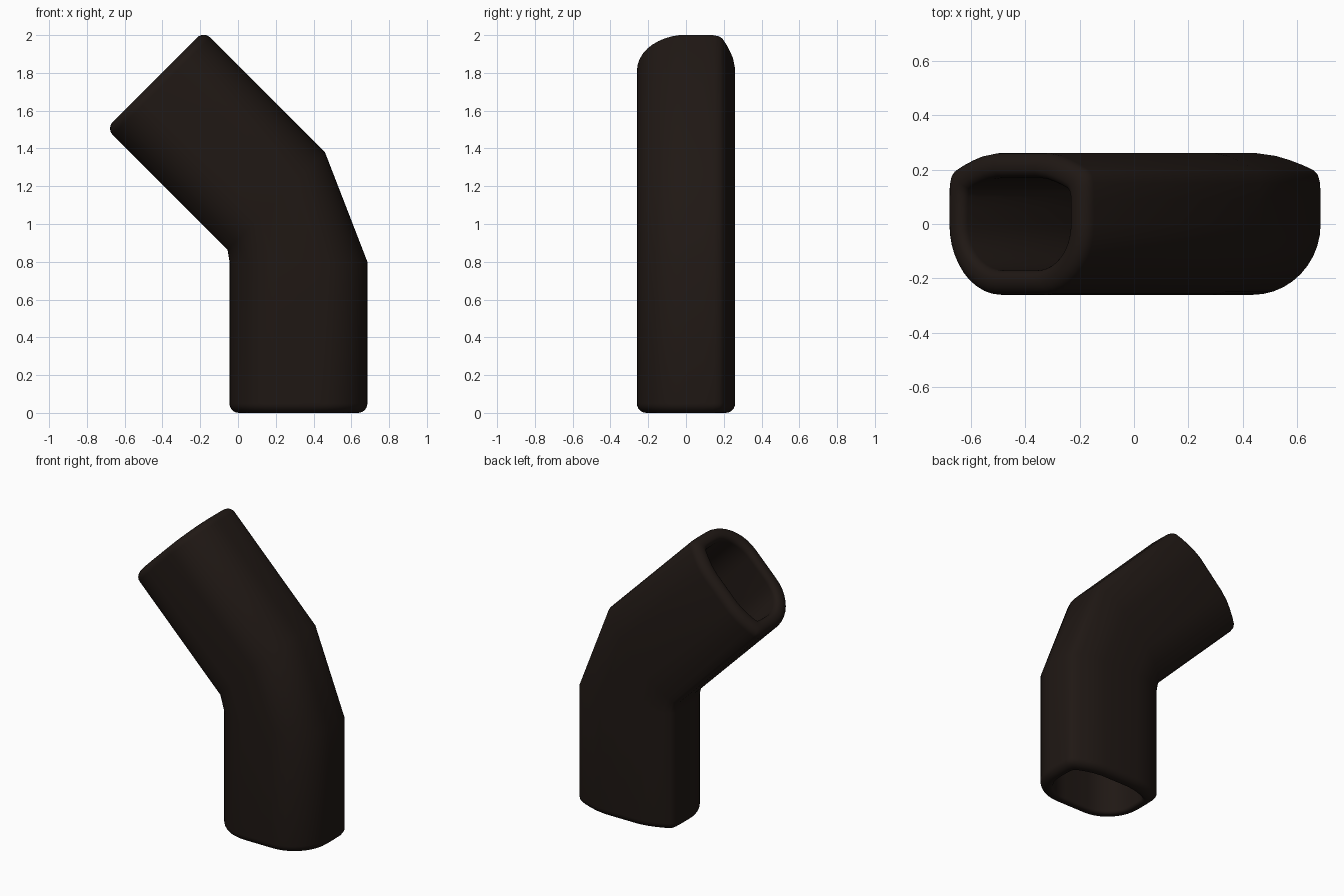
import bpy, bmesh, math
from mathutils import Vector

if "Cube" in bpy.data.objects:
    bpy.data.objects.remove(bpy.data.objects["Cube"])

HW, HD = 0.365, 0.26   # half width and half depth of the sleeve section


def section():
    """Outline: broad round front corners, flatter tight back corners."""
    half = [(0.0, -HD)]
    n = 10
    for i in range(n + 1):
        a = math.pi / 2 * i / n
        half.append((HW - 0.25 + 0.25 * math.sin(a), 0.0 - HD * math.cos(a)))
    half += [(0.365, 0.09), (0.363, 0.15), (0.355, 0.18), (0.34, 0.197), (0.30, 0.216),
             (0.25, 0.235), (0.20, 0.25), (0.13, 0.26), (0.0, HD)]
    return half + [(-u, v) for u, v in half[-2:0:-1]]


# Path stations: bottom, lower bend, upper bend, top (centre x, centre z, tilt)
T = math.radians(45)
BOT, LOW, UPP, TOP = (0.32, 0, 0), (0.32, 0.80, 0), (0.203, 1.12, T), (-0.44, 1.764, T)


def station(base, along, inset):
    return base, along, inset


def rim(base, sign, wall, r_out, r_in):
    """Rounded lip from the outer wall over to the inner wall."""
    out = []
    n = 6
    for i in range(n + 1):
        a = math.pi / 2 * i / n
        out.append(station(base, sign * r_out * (math.sin(a) - 1), r_out * (1 - math.cos(a))))
    for i in range(1, n + 1):
        a = math.pi / 2 * i / n
        out.append(station(base, -sign * r_in * (1 - math.cos(a)), wall - r_in * (1 - math.sin(a))))
    return out


# Bottom lip runs inner to outer, then outer wall, top lip, inner wall
rings = rim(BOT, -1, 0.075, 0.05, 0.02)[::-1]
rings += [station(LOW, 0, 0), station(UPP, 0, 0)]
rings += rim(TOP, 1, 0.09, 0.05, 0.035)
rings += [station(UPP, 0, 0.09), station(LOW, 0, 0.085)]

bm = bmesh.new()
outline = section()
loops = []
for (cx, cz, tilt), along, inset in rings:
    c, s = math.cos(tilt), math.sin(tilt)
    ku, kv = 1 - inset / HW, 1 - inset / HD
    loops.append([bm.verts.new(Vector((cx + u * ku * c - along * s, v * kv,
                                       cz + u * ku * s + along * c))) for u, v in outline])
n = len(outline)
for k, a in enumerate(loops):
    b = loops[(k + 1) % len(loops)]
    for i in range(n):
        j = (i + 1) % n
        bm.faces.new((a[i], a[j], b[j], b[i]))
bmesh.ops.recalc_face_normals(bm, faces=bm.faces)

mesh = bpy.data.meshes.new("bent_sleeve")
bm.to_mesh(mesh)
bm.free()
sleeve = bpy.data.objects.new("bent_sleeve", mesh)
bpy.context.collection.objects.link(sleeve)

# Very dark brown finish
mat = bpy.data.materials.new("dark_brown")
mat.diffuse_color = (0.014, 0.009, 0.007, 1)
mat.use_nodes = True
mat.node_tree.nodes["Principled BSDF"].inputs["Base Color"].default_value = mat.diffuse_color
mesh.materials.append(mat)

bpy.context.view_layer.objects.active = sleeve
sleeve.select_set(True)
bpy.ops.object.shade_smooth_by_angle(angle=math.radians(50))
